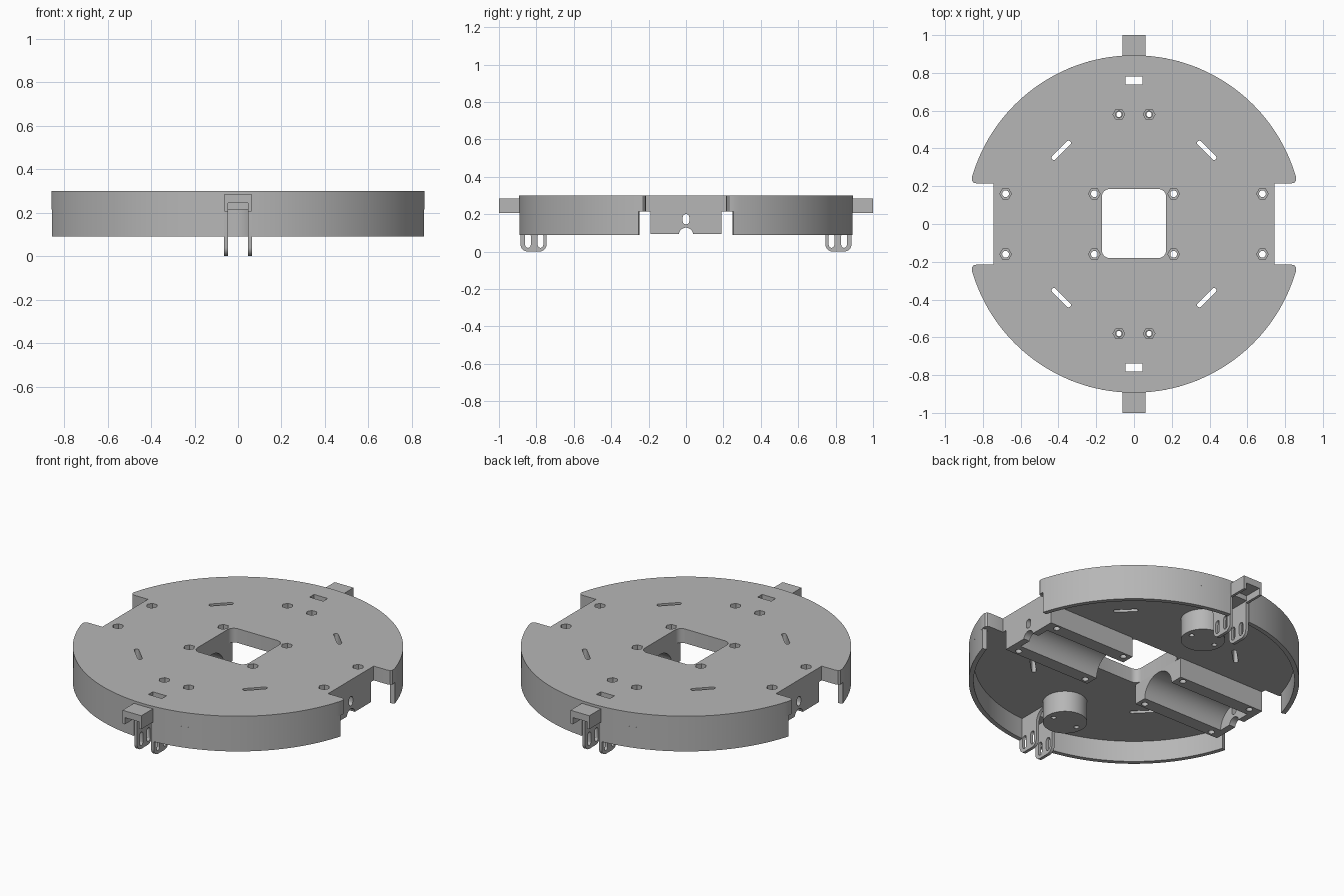
import bpy, bmesh
from math import sin, cos, pi, radians, asin, acos

cube = bpy.data.objects.get("Cube")
if cube:
    bpy.data.objects.remove(cube, do_unlink=True)

RADIUS, WALL = 0.893, 0.026
TOP, UNDER, BASE = 0.30, 0.215, 0.09
NOTCH_X, NOTCH_Y = 0.745, 0.215

grey = bpy.data.materials.new("plain_grey")
grey.use_nodes = True
grey.diffuse_color = (0.47, 0.47, 0.47, 1)
grey.node_tree.nodes["Principled BSDF"].inputs["Base Color"].default_value = (0.47, 0.47, 0.47, 1)


def arc(cx, cy, r, start, end, n):
    return [(cx + r * cos(start + (end - start) * i / n),
             cy + r * sin(start + (end - start) * i / n)) for i in range(n + 1)]


def ngon(cx, cy, r, n):
    return arc(cx, cy, r, 0, 2 * pi, n)[:-1]


def rounded_box(x0, x1, y0, y1, r, n=6):
    corners = [(x1 - r, y1 - r), (x0 + r, y1 - r), (x0 + r, y0 + r), (x1 - r, y0 + r)]
    return [p for k, (x, y) in enumerate(corners)
            for p in arc(x, y, r, k * pi / 2, (k + 1) * pi / 2, n)]


def slot(cx, cy, length, width, angle):
    """Round-ended slot outline."""
    d, r = (length - width) / 2, width / 2
    dx, dy = d * cos(angle), d * sin(angle)
    return (arc(cx + dx, cy + dy, r, angle - pi / 2, angle + pi / 2, 8)
            + arc(cx - dx, cy - dy, r, angle + pi / 2, angle + 3 * pi / 2, 8))


def prism(name, outline, axis, a, b):
    """Extrude a 2D outline along an axis from a to b."""
    place = {"x": lambda u, v, w: (w, u, v),
             "y": lambda u, v, w: (u, w, v),
             "z": lambda u, v, w: (u, v, w)}[axis]
    bm = bmesh.new()
    low = [bm.verts.new(place(u, v, a)) for u, v in outline]
    high = [bm.verts.new(place(u, v, b)) for u, v in outline]
    bm.faces.new(low)
    bm.faces.new(high)
    n = len(outline)
    for i in range(n):
        j = (i + 1) % n
        bm.faces.new((low[i], low[j], high[j], high[i]))
    bmesh.ops.recalc_face_normals(bm, faces=bm.faces)
    mesh = bpy.data.meshes.new(name)
    bm.to_mesh(mesh)
    bm.free()
    mesh.materials.append(grey)
    obj = bpy.data.objects.new(name, mesh)
    bpy.context.collection.objects.link(obj)
    return obj


def activate(obj):
    bpy.ops.object.select_all(action="DESELECT")
    obj.select_set(True)
    bpy.context.view_layer.objects.active = obj


def finish(obj, cutters=()):
    """Cut the openings, then shade with sharp edges."""
    activate(obj)
    for cutter in cutters:
        mod = obj.modifiers.new("opening", "BOOLEAN")
        mod.operation, mod.solver, mod.object = "DIFFERENCE", "EXACT", cutter
        bpy.ops.object.modifier_apply(modifier=mod.name)
    for cutter in cutters:
        bpy.data.objects.remove(cutter, do_unlink=True)
    activate(obj)
    bpy.ops.object.shade_smooth_by_angle(angle=radians(30))


def cutter(outline, axis, a, b):
    obj = prism("cutter", outline, axis, a, b)
    obj.hide_render = True
    return obj


SIDES = (1, -1)
QUADS = [(sx, sy) for sx in SIDES for sy in SIDES]
block_screws = [(sx * x, sy * 0.16) for x in (0.21, 0.68) for sx, sy in QUADS]
post_screws = [(sx * 0.08, sy * 0.58) for sx, sy in QUADS]

# Top plate: a disc with a notch on each side
tip = [(NOTCH_X, NOTCH_Y), (0.835, NOTCH_Y), (0.85, 0.219), (0.858, 0.23)]
start = asin(0.25 / RADIUS)
half = tip + arc(0, 0, RADIUS, start, pi - start, 72) + [(-x, y) for x, y in reversed(tip)]
plate = prism("top_plate", half + [(-x, -y) for x, y in half], "z", UNDER, TOP)
cuts = [cutter(rounded_box(-0.17, 0.17, -0.18, 0.185, 0.04), "z", 0, 1)]
for x, y in block_screws + post_screws:
    cuts.append(cutter(ngon(x, y, 0.031, 6), "z", 0.25, 1))
    cuts.append(cutter(ngon(x, y, 0.018, 16), "z", 0, 1))
for sx, sy in QUADS:
    cuts.append(cutter(slot(sx * 0.385, sy * 0.39, 0.135, 0.025, -sx * sy * pi / 4), "z", 0, 1))
for s in SIDES:
    y = s * 0.76
    cuts.append(cutter([(-0.045, y - 0.021), (0.045, y - 0.021),
                        (0.045, y + 0.021), (-0.045, y + 0.021)], "z", 0, 1))
finish(plate, cuts)

# Rim wall in four sectors, open at the side notches and at the tabs
a0, a1 = asin(0.255 / RADIUS), acos(0.064 / RADIUS)
sector = arc(0, 0, RADIUS, a0, a1, 32) + arc(0, 0, RADIUS - WALL, a1, a0, 32)
for i, (sx, sy) in enumerate(QUADS):
    finish(prism(f"rim_wall_{i + 1}", [(sx * x, sy * y) for x, y in sector], "z", BASE, UNDER))

# Side cradles: blocks with a round trough and a pierced end wall
for s, side in ((1, "left"), (-1, "right")):
    block = prism(f"{side}_cradle", [(-0.19, 0.095), (0.19, 0.095), (0.19, UNDER), (-0.19, UNDER)],
                  "x", s * 0.17, s * NOTCH_X)
    cuts = [cutter(ngon(0, 0.095, 0.112, 48), "x", s * 0.1, s * 0.705),
            cutter(ngon(0, 0.09, 0.038, 24), "x", s * 0.6, s * 0.9),
            cutter(slot(0, 0.173, 0.055, 0.036, pi / 2), "x", s * 0.6, s * 0.9)]
    cuts += [cutter(ngon(x, y, 0.018, 16), "z", 0, 1) for x, y in block_screws if x * s > 0]
    finish(block, cuts)

for s, end in ((-1, "front"), (1, "back")):
    # Round screw post
    post = prism(f"{end}_post", ngon(0, s * 0.58, 0.12, 48), "z", BASE, UNDER)
    finish(post, [cutter(ngon(x, y, 0.014, 16), "z", 0, 1) for x, y in post_screws if y * s > 0])

    # Channel-shaped tab, open below and outward
    channel = [(-0.062, 0.205), (-0.062, 0.285), (0.062, 0.285), (0.062, 0.205),
               (0.046, 0.205), (0.046, 0.245), (-0.046, 0.245), (-0.046, 0.205)]
    finish(prism(f"{end}_tab", channel, "y", s * 0.885, s))

    # Pair of slotted legs, flaring into the plate
    leg = (arc(0.845, 0.04, 0.04, 0, -pi / 2, 8) + arc(0.785, 0.04, 0.04, -pi / 2, -pi, 8)
           + arc(0.665, 0.135, 0.08, 0, pi / 2, 8) + [(0.885, UNDER)])
    for sx, side in ((1, "left"), (-1, "right")):
        obj = prism(f"{end}_{side}_leg", [(s * y, z) for y, z in leg], "x", sx * 0.046, sx * 0.064)
        finish(obj, [cutter(slot(s * y, 0.06, 0.08, 0.03, pi / 2), "x", sx * 0.02, sx * 0.1)
                     for y in (0.845, 0.778)])
